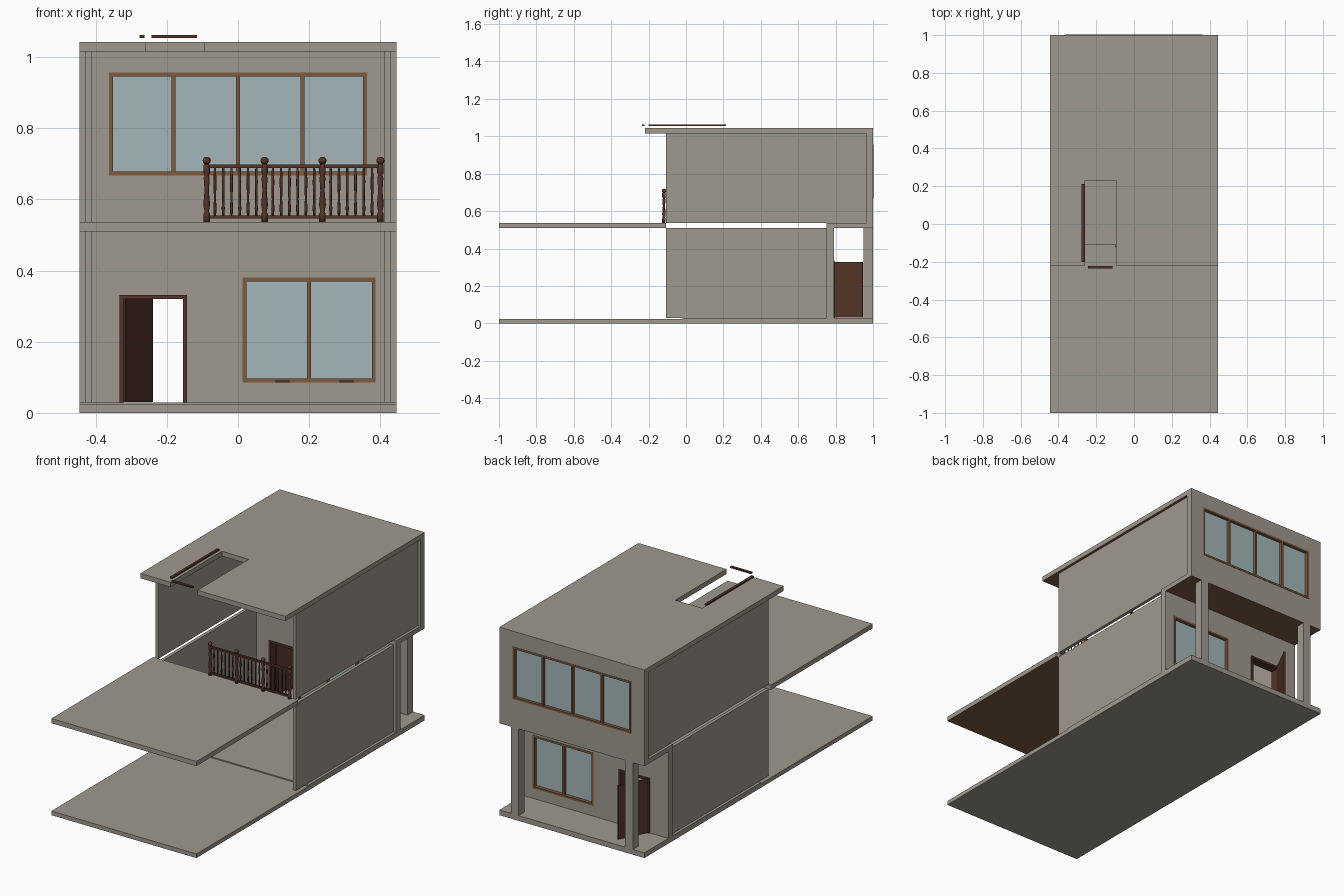
import bpy, bmesh, math
from mathutils import Matrix, Vector

if "Cube" in bpy.data.objects:
    bpy.data.objects.remove(bpy.data.objects["Cube"])


def material(name, rgb):
    m = bpy.data.materials.new(name)
    m.diffuse_color = (*rgb, 1)
    m.use_nodes = True
    m.node_tree.nodes["Principled BSDF"].inputs["Base Color"].default_value = m.diffuse_color
    return m


PLASTER = material("warm grey plaster", (0.345, 0.320, 0.275))
WOOD = material("window and ceiling wood", (0.205, 0.105, 0.050))
DARK = material("dark brown wood", (0.090, 0.036, 0.023))
GLASS = material("pale blue glass", (0.370, 0.470, 0.480))


def finish(name, bm, *mats, soffit=False):
    bmesh.ops.recalc_face_normals(bm, faces=bm.faces)
    bm.normal_update()
    if soffit:                      # wooden underside
        for f in bm.faces:
            f.material_index = 1 if f.normal.z < -0.5 else 0
    me = bpy.data.meshes.new(name)
    bm.to_mesh(me)
    bm.free()
    for m in mats:
        me.materials.append(m)
    ob = bpy.data.objects.new(name, me)
    bpy.context.collection.objects.link(ob)
    return ob


def add_box(bm, x0, x1, y0, y1, z0, z1):
    c = Vector(((x0 + x1) / 2, (y0 + y1) / 2, (z0 + z1) / 2))
    s = Matrix.Diagonal((x1 - x0, y1 - y0, z1 - z0, 1))
    bmesh.ops.create_cube(bm, size=1, matrix=Matrix.Translation(c) @ s)


def boxes(name, mats, *dims, soffit=False):
    bm = bmesh.new()
    for d in dims:
        add_box(bm, *d)
    return finish(name, bm, *mats, soffit=soffit)


def panel(name, mats, us, vs, holes, w0, w1, upright=True, soffit=False):
    """Slab on a u/v grid with some cells left open; upright: u=x v=z, else u=x v=y."""
    bm = bmesh.new()
    pos = (lambda u, v, w: (u, w, v)) if upright else (lambda u, v, w: (u, v, w))
    V = {(i, j, k): bm.verts.new(pos(u, v, w)) for i, u in enumerate(us)
         for j, v in enumerate(vs) for k, w in enumerate((w0, w1))}
    solid = {(i, j) for i in range(len(us) - 1) for j in range(len(vs) - 1)} - set(holes)
    for i, j in solid:
        ring = [(i, j), (i + 1, j), (i + 1, j + 1), (i, j + 1)]
        for k in (0, 1):
            bm.faces.new([V[(*p, k)] for p in ring])
        for n, (di, dj) in enumerate(((0, -1), (1, 0), (0, 1), (-1, 0))):
            if (i + di, j + dj) not in solid:
                a, b = ring[n], ring[(n + 1) % 4]
                bm.faces.new([V[(*a, 0)], V[(*b, 0)], V[(*b, 1)], V[(*a, 1)]])
    bmesh.ops.delete(bm, geom=[v for v in bm.verts if not v.link_faces], context='VERTS')
    return finish(name, bm, *mats, soffit=soffit)


def window(name, x0, x1, z0, z1, panes, y0, y1):
    t = 0.011
    parts = [(x0, x1, y0, y1, z0, z0 + t), (x0, x1, y0, y1, z1 - t, z1),
             (x0, x0 + t, y0, y1, z0 + t, z1 - t), (x1 - t, x1, y0, y1, z0 + t, z1 - t)]
    for i in range(1, panes):
        c = x0 + (x1 - x0) * i / panes
        parts.append((c - t / 2, c + t / 2, y0, y1, z0 + t, z1 - t))
    boxes(name + "_frame", [WOOD], *parts)
    m = (y0 + y1) / 2
    boxes(name + "_glass", [GLASS], (x0 + t / 2, x1 - t / 2, m - .003, m + .003, z0 + t / 2, z1 - t / 2))


def add_lathe(bm, x, y, profile, n):
    rings = [[bm.verts.new((x + r * math.cos(math.tau * i / n), y + r * math.sin(math.tau * i / n), z))
              for i in range(n)] for r, z in profile]
    for a, b in zip(rings, rings[1:]):
        for i in range(n):
            bm.faces.new((a[i], a[(i + 1) % n], b[(i + 1) % n], b[i]))
    bm.faces.new(rings[0])
    bm.faces.new(rings[-1])


X = 0.445
# slabs and floors
boxes("ground_slab", [PLASTER], (-X, X, -1, 1, 0, .023))
boxes("ground_floor", [PLASTER], (-X, X, -.02, 1, .023, .029))
boxes("terrace_slab", [PLASTER, WOOD], (-X, X, -1, -.108, .51, .536), soffit=True)
boxes("porch_ceiling_slab", [PLASTER, WOOD], (-X, X, .79, 1, .51, .536), soffit=True)

# roof with open notch at the front edge
panel("roof", [PLASTER, WOOD], [-X, -.26, -.095, X], [-.22, .23, 1], [(1, 0)],
      1.016, 1.043, upright=False, soffit=True)

# side walls, slightly recessed from the slab edges
for s, side in ((-1, "left"), (1, "right")):
    a, b = sorted((s * .412, s * .43))
    boxes(side + "_lower_wall", [PLASTER], (a, b, -.108, .75, .029, .51))
    boxes(side + "_upper_wall", [PLASTER], (a, b, -.108, .965, .536, 1.016))
    c, d = sorted((s * .327, s * .375))
    boxes(side + "_porch_column", [PLASTER], (c, d, .95, 1, .029, .51))

# facade walls with openings
panel("lower_facade_wall", [PLASTER], [-X, -.333, -.143, .015, .385, X],
      [.029, .09, .332, .378, .536], [(1, 0), (1, 1), (3, 1), (3, 2)], .75, .79)
panel("upper_facade_wall", [PLASTER], [-X, -.36, .36, X], [.536, .67, .955, 1.016],
      [(1, 1)], .965, 1.0)

# windows
window("lower_window", .013, .387, .086, .38, 2, .748, .792)
window("upper_window", -.362, .362, .668, .957, 4, .963, 1.002)
boxes("window_latches", [DARK], *[(x - .02, x + .02, .74, .748, .086, .091) for x in (.125, .305)])

# door frame and open leaf
boxes("door_frame", [DARK], (-.333, -.322, .745, .797, .029, .332),
      (-.154, -.143, .745, .797, .029, .332), (-.322, -.154, .745, .797, .32, .332))
leaf = boxes("door_leaf", [DARK], (0, .172, -.005, .005, .031, .328))
leaf.location = (-.322, .792, 0)
leaf.rotation_euler.z = math.radians(63)

# balcony railing: turned posts, rails and balusters
Y = -.118
POSTS = [-.088 + i * .1627 for i in range(4)]
bm = bmesh.new()
for x in POSTS:
    body = [(.009, .536), (.009, .56), (.006, .565), (.0095, .585), (.006, .625), (.0085, .66),
            (.006, .668), (.009, .675), (.009, .697), (.005, .7)]
    ball = [(.011 * math.sin(t) + .0005, .709 - .011 * math.cos(t)) for t in
            [math.radians(d) for d in (30, 60, 90, 120, 150, 178)]]
    add_lathe(bm, x, Y, body + ball, 12)
posts = finish("railing_posts", bm, DARK)

bm = bmesh.new()
for a, b in zip(POSTS, POSTS[1:]):
    for i in range(1, 7):
        x = a + (b - a) * i / 7
        add_lathe(bm, x, Y, [(.003, .552), (.0045, .575), (.003, .6), (.0042, .65), (.0028, .69)], 8)
balusters = finish("railing_balusters", bm, DARK)
for ob in (posts, balusters):
    for p in ob.data.polygons:
        p.use_smooth = True
boxes("railing_rails", [DARK], (POSTS[0], POSTS[-1], Y - .006, Y + .006, .688, .698),
      (POSTS[0], POSTS[-1], Y - .005, Y + .005, .546, .555))

# loose rails above the roof notch
boxes("roof_notch_rails", [DARK], (-.277, -.263, -.2, .213, 1.054, 1.062),
      (-.243, -.115, -.236, -.222, 1.054, 1.062))
